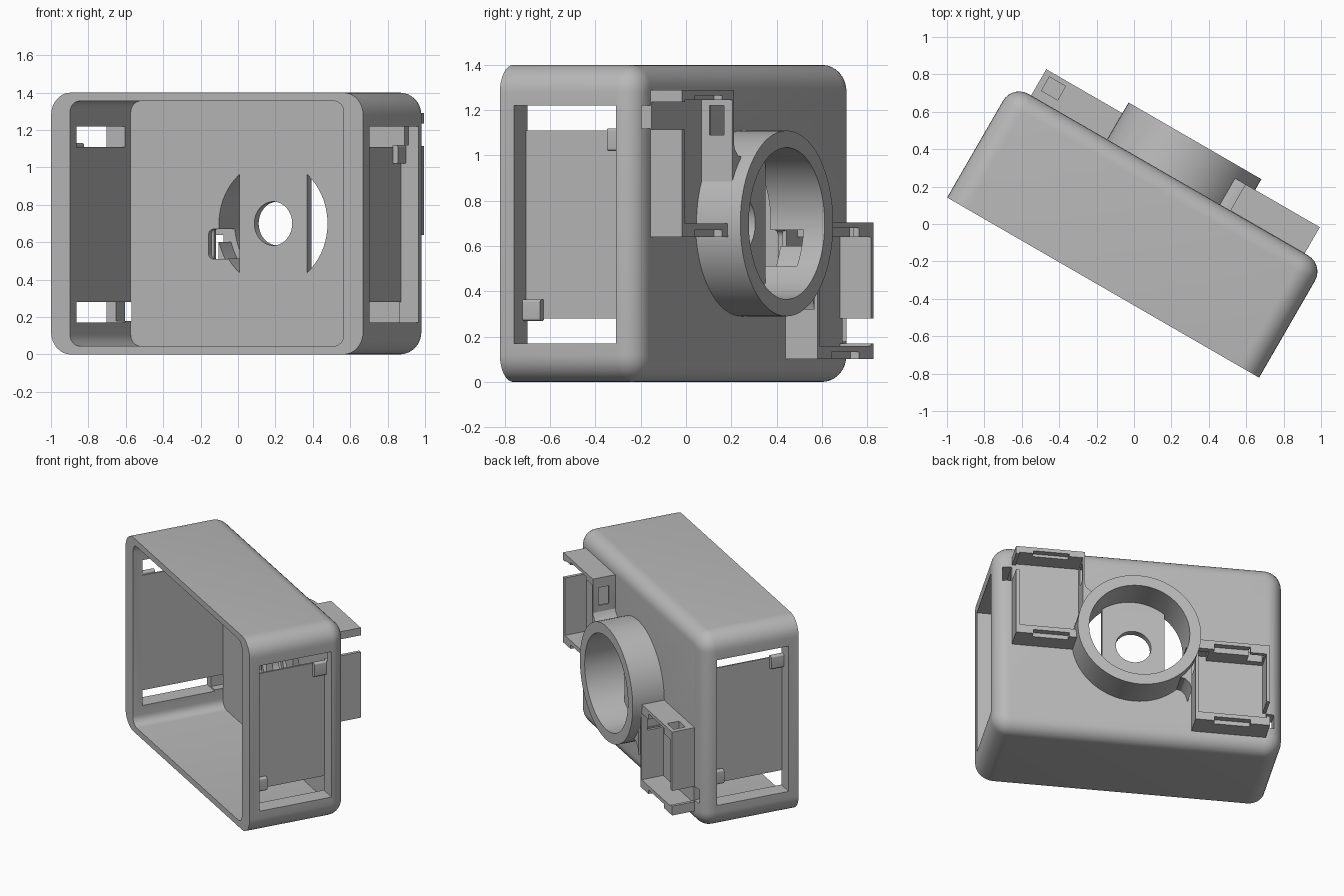
import bpy, bmesh, math

cube = bpy.data.objects.get("Cube")
if cube:
    bpy.data.objects.remove(cube, do_unlink=True)

grey = bpy.data.materials.new("light_grey")
grey.use_nodes = True
GREY = (0.48, 0.48, 0.48, 1)
grey.diffuse_color = GREY
grey.node_tree.nodes["Principled BSDF"].inputs["Base Color"].default_value = GREY
TURN = math.radians(-30)


def finish(name, bm):
    bmesh.ops.remove_doubles(bm, verts=bm.verts, dist=0.0002)
    bmesh.ops.recalc_face_normals(bm, faces=bm.faces)
    mesh = bpy.data.meshes.new(name)
    bm.to_mesh(mesh)
    bm.free()
    mesh.materials.append(grey)
    ob = bpy.data.objects.new(name, mesh)
    ob.rotation_euler.z = TURN
    bpy.context.collection.objects.link(ob)
    return ob


def prism(name, layers):
    """Join equal outlines, each given as (points, depth)."""
    bm = bmesh.new()
    rings = [[bm.verts.new((u, v, z)) for u, z in pts] for pts, v in layers]
    n = len(rings[0])
    for a, b in zip(rings, rings[1:]):
        for i in range(n):
            j = (i + 1) % n
            bm.faces.new((a[i], a[j], b[j], b[i]))
    bm.faces.new(rings[0])
    bm.faces.new(rings[-1])
    return finish(name, bm)


def outline(u0, u1, z0, z1, r, steps):
    corners = ((u1 - r, z1 - r), (u0 + r, z1 - r), (u0 + r, z0 + r), (u1 - r, z0 + r))
    pts = []
    for k, (cu, cz) in enumerate(corners):
        for s in range(steps + 1):
            a = math.pi / 2 * (k + s / steps)
            pts.append((cu + r * math.cos(a), cz + r * math.sin(a)))
    return pts


def block(name, u, v, z, r=0.0, steps=6):
    if r == 0:
        pts = [(u[0], z[0]), (u[1], z[0]), (u[1], z[1]), (u[0], z[1])]
    else:
        pts = outline(*u, *z, r, steps)
    return prism(name, [(pts, v[0]), (pts, v[1])])


def disc(name, r, v):
    cu, cz = CENTRE
    return block(name, (cu - r, cu + r), v, (cz - r, cz + r), r * 0.9999, 16)


def combine(ob, *others, op="DIFFERENCE"):
    for other in others:
        mod = ob.modifiers.new("cut", "BOOLEAN")
        mod.operation = op
        mod.solver = "EXACT"
        mod.object = other
        bpy.context.view_layer.update()
        ev = ob.evaluated_get(bpy.context.evaluated_depsgraph_get())
        mesh = bpy.data.meshes.new_from_object(ev)
        ob.modifiers.clear()
        ob.data = mesh
        bpy.data.objects.remove(other, do_unlink=True)
    return ob


def cut(u, v, z, r=0.0):
    return block("cutter", u, v, z, r)


CENTRE = (0.06, 0.7)
LEFT, RIGHT, FRONT, BACK, TOP = -0.936, 0.99, -0.377, 0.32, 1.4

# Case with rounded back edges and an open front
layers = [(outline(LEFT, RIGHT, 0, TOP, 0.12, 8), FRONT)]
for i in range(8):
    a = math.pi / 2 * i / 7
    d = 0.1 * (1 - math.cos(a))
    pts = outline(LEFT + d, RIGHT - d, d, TOP - d, 0.12 - d, 8)
    layers.append((pts, BACK - 0.1 + 0.1 * math.sin(a)))
case = prism("case", layers)
combine(case, cut((-0.82, 0.87), (-0.5, 0.273), (0.045, 1.355), 0.06))

# Side recesses with a thin panel, open strips and strap channels
for side in (1, -1):
    wall = RIGHT if side > 0 else LEFT

    def across(a, b):
        return tuple(sorted((wall - side * a, wall - side * b)))

    def flip(a, b):
        return (a, b) if side > 0 else (TOP - b, TOP - a)

    combine(case, cut(across(-0.05, 0.106), (-0.306, 0.214), (0.17, 1.22)))
    for low in (0.17, 1.11):
        combine(case, cut(across(-0.05, 0.2), (-0.306, 0.214), (low, low + 0.11)))
    combine(case, cut(across(0.06, 0.121), (0.18, 0.4), flip(1.12, 1.22)))
    name = "right" if side < 0 else "left"
    block(name + "_front_tab", across(0.075, 0.11), (-0.31, -0.215), flip(0.27, 0.365), 0.012)
    block(name + "_back_tab", across(0.075, 0.11), (0.125, 0.22), flip(1.02, 1.12), 0.012)

# Round opening crossed by a flat bar with a centre hole
opening = disc("cutter", 0.335, (0.2, 0.4))
combine(opening, cut((-0.148, 0.268), (0.1, 0.5), (0, 1.4)))
combine(case, opening, disc("cutter", 0.117, (0.2, 0.4)))
combine(case, cut((-0.34, -0.2), (0.2, 0.4), (0.51, 0.67), 0.03))

# Mounting ring
ring = disc("ring", 0.41, (0.31, 0.548))
combine(ring, disc("cutter", 0.335, (0.2, 0.7)))
combine(ring, cut((-0.42, -0.2), (0.2, 0.44), (0.51, 0.67), 0.03))

# Curved webs joining ring and clip holders
web = [(0.42, 1.08), (0.405, 1.03), (0.375, 1.0), (0.33, 0.99), (0.28, 0.8), (0.42, 0.8)]
for name, s in (("left_web", 1), ("right_web", -1)):
    pts = [(CENTRE[0] + s * (u - CENTRE[0]), CENTRE[1] + s * (z - CENTRE[1])) for u, z in web]
    combine(prism(name, [(pts, 0.31), (pts, 0.482)]), disc("cutter", 0.37, (0.2, 0.7)))


# Clip holders: open trays with notched end walls
def holder(name, u, z, inner_u, inner_z, gap_u, gap_z):
    tray = block(name, u, (0.305, 0.482), z)
    combine(tray, cut(inner_u, (0.325, 0.6), inner_z))
    combine(tray, cut(gap_u, (0.325, 0.6), gap_z))
    mid = sum(inner_u) / 2
    combine(tray, cut((mid - 0.12, mid + 0.12), (0.44, 0.6), (z[0] - 0.1, z[0] + 0.03)))
    combine(tray, cut((mid - 0.12, mid + 0.12), (0.44, 0.6), (inner_z[1] - 0.02, z[1] - 0.025)))
    return tray


left = holder("left_holder", (0.41, 0.869), (0.64, 1.29), (0.425, 0.845), (0.70, 1.245),
              (0.8, 0.95), (1.115, 1.235))
combine(left, cut((0.38, 0.46), (0.365, 0.44), (1.09, 1.22)))
combine(left, disc("cutter", 0.37, (0.2, 0.7)))

right = holder("right_holder", (-0.82, -0.325), (0.102, 0.705), (-0.797, -0.345), (0.16, 0.64),
               (-0.9, -0.75), (0.17, 0.28))
combine(right, cut((-0.785, -0.685), (0.37, 0.455), (0.6, 0.8)))
combine(right, cut((-0.42, -0.2), (0.325, 0.44), (0.51, 0.67)))
combine(right, disc("cutter", 0.37, (0.2, 0.7)))

# Smooth curved faces, keep edges sharp
bpy.ops.object.select_all(action="DESELECT")
for ob in bpy.context.collection.objects:
    if ob.type == "MESH" and grey.name in ob.data.materials:
        ob.select_set(True)
        bpy.context.view_layer.objects.active = ob
bpy.ops.object.shade_smooth_by_angle(angle=math.radians(30))
